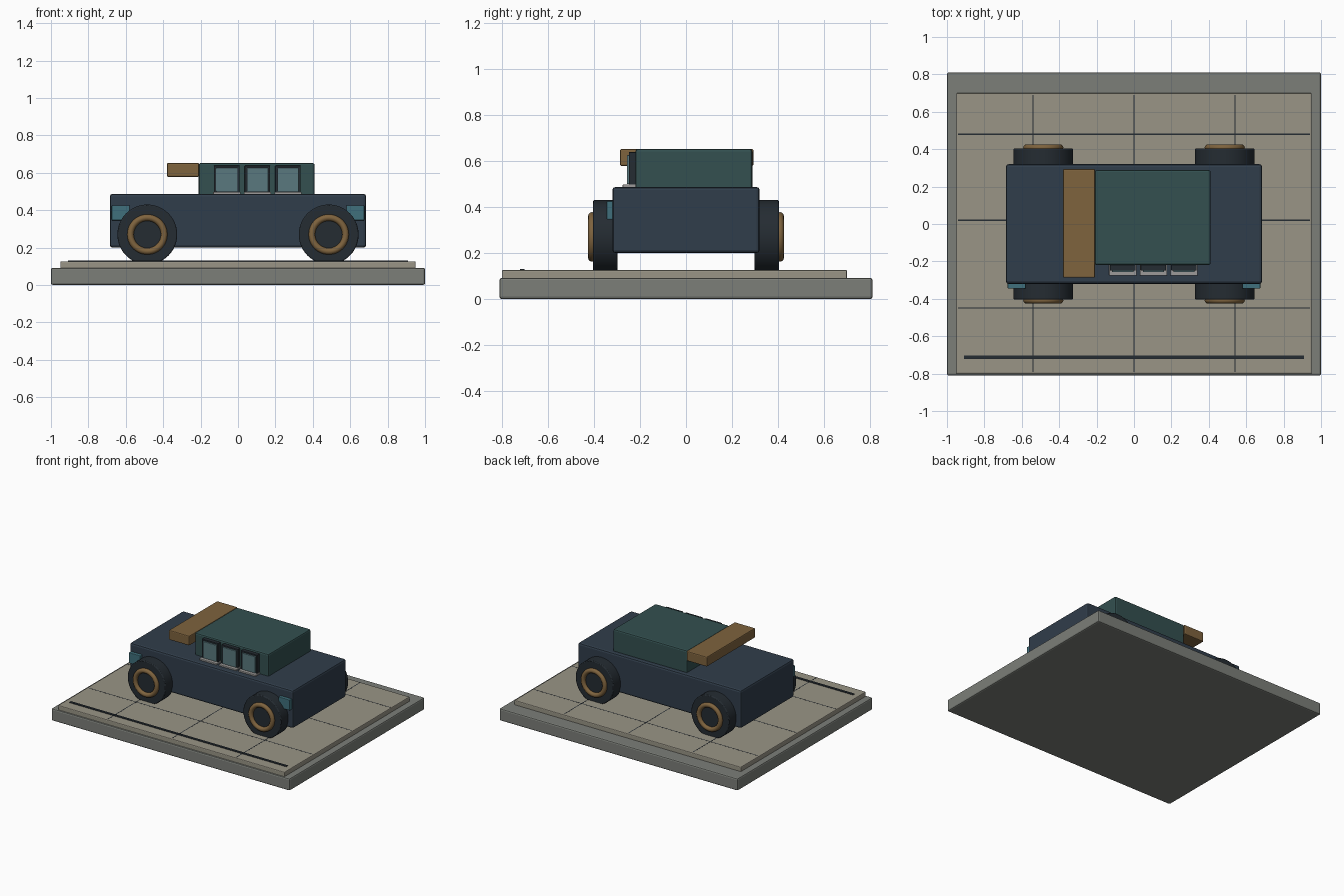
import bpy, math

if "Cube" in bpy.data.objects:
    bpy.data.objects.remove(bpy.data.objects["Cube"])


def material(name, rgb):
    m = bpy.data.materials.new(name)
    m.diffuse_color = (*rgb, 1)
    m.use_nodes = True
    m.node_tree.nodes["Principled BSDF"].inputs["Base Color"].default_value = m.diffuse_color
    return m


STONE = material("stone", (.20, .21, .19))
PAVING = material("paving", (.32, .30, .24))
NAVY = material("navy", (.030, .047, .070))
TEAL = material("teal", (.033, .080, .080))
BRASS = material("brass", (.21, .125, .048))
DARK = material("dark", (.018, .025, .032))
GLASS = material("glass", (.10, .19, .21))
LAMP = material("lamp", (.05, .16, .20))
SILL = material("sill", (.34, .33, .32))


def finish(ob, name, mat, bevel):
    ob.name = name
    ob.data.materials.append(mat)
    if bevel:
        b = ob.modifiers.new("bevel", 'BEVEL')
        b.width, b.segments, b.limit_method = bevel, 2, 'ANGLE'
    return ob


def box(name, x, y, z, mat, bevel=0.0):
    """Box from (min, max) ranges on each axis."""
    bpy.ops.mesh.primitive_cube_add(size=1, location=[(a + b) / 2 for a, b in (x, y, z)])
    ob = bpy.context.object
    ob.scale = [b - a for a, b in (x, y, z)]
    bpy.ops.object.transform_apply(location=False, rotation=False, scale=True)
    return finish(ob, name, mat, bevel)


# display base and paved ground
box("base", (-1, 1), (-.81, .81), (0, .092), STONE, .01)
box("ground_slab", (-.95, .95), (-.80, .70), (.085, .126), PAVING, .006)
for x in (-.54, 0, .54):
    box("paving_seam_long", (x - .003, x + .003), (-.79, .69), (.12, .1265), DARK)
for y in (-.45, .02, .48):
    box("paving_seam_cross", (-.94, .94), (y - .003, y + .003), (.12, .1265), DARK)
box("kerb_line", (-.91, .91), (-.722, -.702), (.12, .131), DARK, .002)

# body, cabin and overhanging visor
box("body", (-.685, .685), (-.32, .32), (.20, .487), NAVY, .014)
box("cabin", (-.21, .41), (-.22, .288), (.46, .652), TEAL, .011)
box("visor", (-.38, -.208), (-.287, .293), (.578, .652), BRASS, .007)

# side windows: frame bars, pane and sill
for cx in (-.06, .104, .267):
    l, r, b, t = cx - .068, cx + .068, .49, .638
    fy = (-.248, -.215)
    box("window_frame_left", (l, l + .012), fy, (b, t), DARK, .002)
    box("window_frame_right", (r - .012, r), fy, (b, t), DARK, .002)
    box("window_frame_top", (l, r), fy, (t - .012, t), DARK, .002)
    box("window_frame_bottom", (l, r), fy, (b, b + .012), DARK, .002)
    box("window_pane", (cx - .057, cx + .057), (-.256, -.215), (b + .010, t - .013), GLASS, .002)
    box("window_sill", (cx - .073, cx + .073), (-.275, -.215), (.482, .498), SILL, .003)

# lamps on the front side
for s in (-1, 1):
    box("lamp", sorted((s * .58, s * .675)), (-.345, -.31), (.345, .425), LAMP, .004)

# wheels with brass rims
for sx in (-1, 1):
    for sy in (-1, 1):
        bpy.ops.mesh.primitive_cylinder_add(
            vertices=48, radius=.16, depth=.105,
            location=(sx * .485, sy * .351, .27), rotation=(math.pi / 2, 0, 0))
        bpy.ops.object.shade_smooth_by_angle(angle=math.radians(35))
        finish(bpy.context.object, "tyre", DARK, .006)
        bpy.ops.mesh.primitive_torus_add(
            major_radius=.09, minor_radius=.0175, major_segments=48, minor_segments=12,
            location=(sx * .485, sy * .408, .27), rotation=(math.pi / 2, 0, 0))
        bpy.ops.object.shade_smooth_by_angle(angle=math.radians(60))
        finish(bpy.context.object, "wheel_rim", BRASS, 0)
